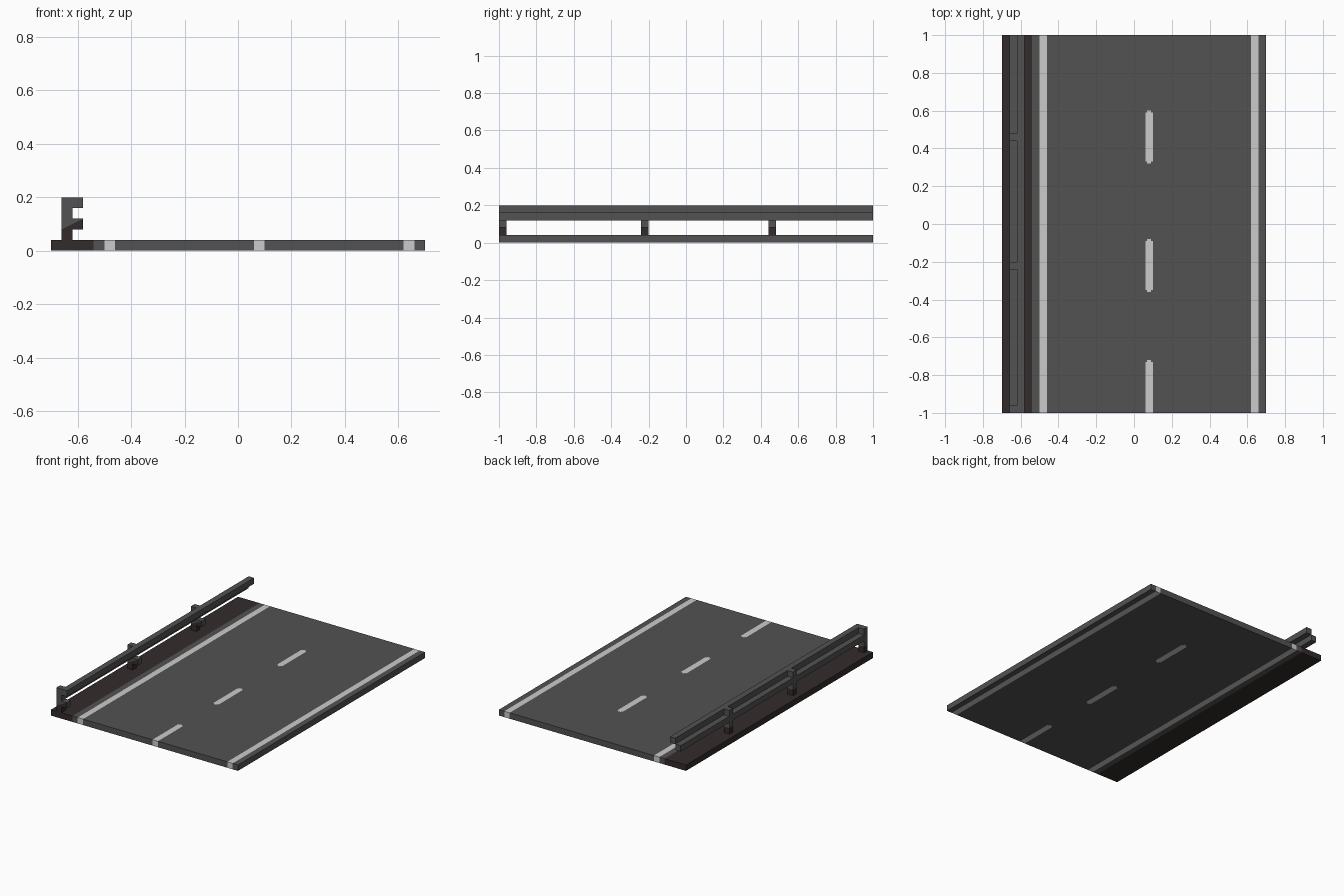
import bpy, bmesh
from mathutils import Vector

if "Cube" in bpy.data.objects:
    bpy.data.objects.remove(bpy.data.objects["Cube"])


def material(name, rgb):
    m = bpy.data.materials.new(name)
    m.diffuse_color = (*rgb, 1)
    m.use_nodes = True
    m.node_tree.nodes["Principled BSDF"].inputs["Base Color"].default_value = m.diffuse_color
    return m


ASPHALT = material("asphalt grey", (0.085, 0.085, 0.085))
WHITE = material("line white", (0.60, 0.60, 0.60))
BROWN = material("dark brown", (0.034, 0.024, 0.025))


def finish(bm, name, mats):
    bmesh.ops.recalc_face_normals(bm, faces=bm.faces)
    me = bpy.data.meshes.new(name)
    bm.to_mesh(me)
    bm.free()
    for m in mats:
        me.materials.append(m)
    ob = bpy.data.objects.new(name, me)
    bpy.context.collection.objects.link(ob)
    return ob


def prism(profile, y0, y1):
    """Extrude an x/z profile from y0 to y1."""
    bm = bmesh.new()
    face = bm.faces.new([bm.verts.new((x, y0, z)) for x, z in profile])
    out = bmesh.ops.extrude_face_region(bm, geom=[face])
    verts = [g for g in out["geom"] if isinstance(g, bmesh.types.BMVert)]
    bmesh.ops.translate(bm, verts=verts, vec=(0, y1 - y0, 0))
    bmesh.ops.recalc_face_normals(bm, faces=bm.faces)
    return bm


def rect(x0, x1, z0, z1):
    return [(x0, z0), (x1, z0), (x1, z1), (x0, z1)]


def cut(bm, co, no):
    geom = bm.verts[:] + bm.edges[:] + bm.faces[:]
    bmesh.ops.bisect_plane(bm, geom=geom, dist=1e-5, plane_co=co, plane_no=no)


# Road slab with lane markings running through its thickness
dashes = [(-1.02, -0.72), (-0.36, -0.08), (0.32, 0.60)]
bm = prism(rect(-0.70, 0.70, 0, 0.04), -1, 1)
for x in (-0.54, -0.50, -0.46, 0.06, 0.07, 0.09, 0.10, 0.62, 0.66):
    cut(bm, (x, 0, 0), (1, 0, 0))
for a, b in dashes:
    for y in (a, a + 0.01, b - 0.01, b):
        if y > -1:
            cut(bm, (0, y, 0), (0, 1, 0))


def road_index(c):
    if c.x < -0.54:
        return 2
    if -0.50 < c.x < -0.46 or 0.62 < c.x < 0.66:
        return 1
    for a, b in dashes:
        if 0.06 < c.x < 0.10 and a + 0.01 < c.y < b - 0.01:
            return 1
        if 0.07 < c.x < 0.09 and a < c.y < b:
            return 1
    return 0


for f in bm.faces:
    f.material_index = road_index(f.calc_center_median())
finish(bm, "road_slab", [ASPHALT, WHITE, BROWN])

# Guard rail posts with a bracket foot; dark lower part
post_profile = [(-0.66, 0.04), (-0.62, 0.04), (-0.62, 0.08), (-0.58, 0.08),
                (-0.58, 0.12), (-0.62, 0.12), (-0.62, 0.20), (-0.66, 0.20)]
slope = Vector((-0.04, 0, 0.08))
corner = Vector((-0.66, 0, 0.08))
posts = [-1.0, -0.24, 0.44]
for i, y in enumerate(posts):
    bm = prism(post_profile, y, y + 0.04)
    cut(bm, (0, 0, 0.08), (0, 0, 1))
    cut(bm, corner, slope)
    for f in bm.faces:
        c = f.calc_center_median()
        below = (c - corner).dot(slope) < 0
        if c.z < 0.081 or (f.normal.y < -0.5 and below):
            f.material_index = 1
    finish(bm, f"rail_post_{i + 1}", [ASPHALT, BROWN])

# Upper rail bar, then the recessed lower bar between the posts
finish(prism(rect(-0.62, -0.58, 0.16, 0.20), -1, 1), "upper_rail", [ASPHALT])
for i, (a, b) in enumerate(zip(posts, posts[1:] + [1.0])):
    finish(prism(rect(-0.66, -0.62, 0.12, 0.16), a + 0.04, b),
           f"lower_rail_{i + 1}", [ASPHALT])
